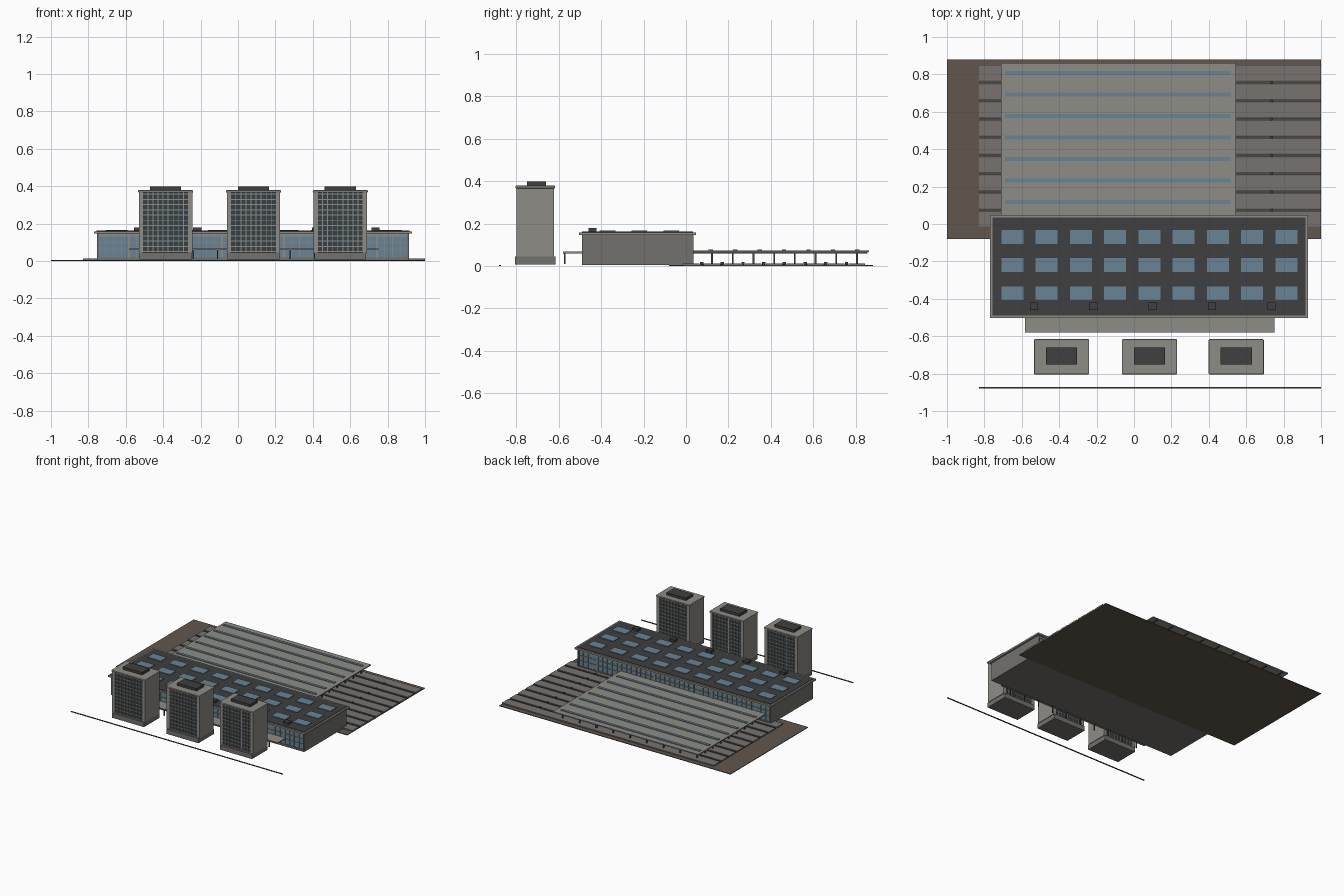
import bpy, bmesh
from mathutils import Matrix, Vector

if "Cube" in bpy.data.objects:
    bpy.data.objects.remove(bpy.data.objects["Cube"])


def material(name, r, g, b):
    m = bpy.data.materials.new(name)
    m.diffuse_color = (r, g, b, 1)
    m.use_nodes = True
    m.node_tree.nodes["Principled BSDF"].inputs["Base Color"].default_value = m.diffuse_color
    return m


CONCRETE = material("concrete", .27, .265, .235)
WALL = material("grey_wall", .17, .165, .15)
PAVING = material("paving", .18, .17, .16)
DARK = material("dark_roof", .05, .05, .052)
GLASS = material("glass", .14, .23, .30)
TINTED = material("tinted_glass", .035, .05, .06)
EARTH = material("ballast", .12, .095, .075)
STEEL = material("steel", .07, .065, .06)


def boxes(name, items, mat):
    """One object made of boxes given as (x0, x1, y0, y1, z0, z1)."""
    bm = bmesh.new()
    for x0, x1, y0, y1, z0, z1 in items:
        mid = Vector((x0 + x1, y0 + y1, z0 + z1)) / 2
        size = Matrix.Diagonal((x1 - x0, y1 - y0, z1 - z0, 1))
        bmesh.ops.create_cube(bm, size=1, matrix=Matrix.Translation(mid) @ size)
    me = bpy.data.meshes.new(name)
    bm.to_mesh(me)
    bm.free()
    me.materials.append(mat)
    ob = bpy.data.objects.new(name, me)
    bpy.context.collection.objects.link(ob)
    return ob


def block(x, y, w, d, z0, z1):
    return (x - w / 2, x + w / 2, y - d / 2, y + d / 2, z0, z1)


def spread(a, b, n):
    return [a + (b - a) * i / (n - 1) for i in range(n)]


# Ground, platforms and tracks
boxes("track_ground", [(-1, 1, -.08, .88, 0, .005)], EARTH)
boxes("front_kerb", [(-.83, 1, -.88, -.872, 0, .005)], STEEL)
platforms = spread(.025, .805, 9)
boxes("platforms", [(-.83, 1, y - .039, y + .039, .004, .013) for y in platforms], PAVING)
gaps = [y + .0487 for y in platforms[:-1]]
boxes("track_beds", [(-.83, 1, y - .007, y + .007, .004, .007) for y in gaps], STEEL)
boxes("rails", [(-.83, 1, y + s - .001, y + s + .001, .006, .010)
                for y in gaps for s in (-.005, .005)], DARK)
boxes("track_signals", [block(.735, y, .012, .016, .006, .02) for y in gaps], DARK)

# Platform shed
boxes("shed_roof", [(-.71, .545, .03, .862, .065, .073)], CONCRETE)
boxes("shed_skylights", [(-.69, .515, y - .01, y + .01, .072, .078)
                         for y in spread(.117, .807, 7)], GLASS)
boxes("shed_posts", [block(x, y, .008, .008, .012, .066)
                     for x in spread(-.66, .5, 9) for y in platforms[1:]], STEEL)
boxes("shed_beams", [(x - .004, x + .004, .035, .855, .059, .066)
                     for x in spread(-.66, .5, 9)], STEEL)

# Main hall
X0, X1, Y0, Y1 = -.755, .915, -.49, .035
boxes("hall_floor", [(X0, X1, Y0, Y1, .004, .018)], WALL)
boxes("hall_glazing", [(X0 + .01, X1 - .01, Y0 + .008, Y1 - .008, .017, .147)], GLASS)
boxes("hall_end_walls", [(X0, X0 + .012, Y0, Y1, .01, .148),
                         (X1 - .012, X1, Y0, Y1, .01, .148)], WALL)
frame = []
for f in (Y0 + .006, Y1 - .006):
    for i, x in enumerate(spread(X0 + .006, X1 - .006, 41)):
        w = .010 if i % 4 == 0 else .003
        frame.append(block(x, f, w, .011 if i % 4 == 0 else .007, .016, .148))
    for z, h in ((.06, .003), (.10, .003), (.138, .012)):
        frame.append((X0, X1, f - .003, f + .003, z - h / 2, z + h / 2))
boxes("hall_window_frame", frame, CONCRETE)
boxes("hall_roof_slab", [(-.77, .93, -.503, .047, .146, .159)], CONCRETE)
boxes("hall_roof_deck", [(-.757, .917, -.49, .034, .157, .162)], DARK)
boxes("hall_skylights", [block(x, y, .118, .074, .16, .167)
                         for x in spread(-.65, .815, 9) for y in (-.07, -.22, -.37)], GLASS)
boxes("roof_vents", [block(x, -.44, .044, .038, .16, .18)
                     for x in spread(-.535, .735, 5)], DARK)

# Entrance canopy
boxes("canopy", [(-.583, .75, -.58, -.485, .06, .068)], CONCRETE)
boxes("canopy_posts", [block(x, -.57, .007, .007, .01, .062)
                       for x in spread(-.5, .67, 10)], STEEL)

# Three office towers
for n, cx in enumerate((-.387, .083, .547), 1):
    t = f"tower_{n}_"
    cy, w, d = -.71, .285, .175
    f0, f1 = cy - d / 2, cy + d / 2
    boxes(t + "base", [block(cx, cy, w - .008, .19, .008, .045)], WALL)
    boxes(t + "windows", [block(cx, cy, w - .03, d - .014, .044, .37)], TINTED)
    boxes(t + "side_walls", [block(cx + s * (w / 2 - .01), cy, .02, d, .044, .37)
                             for s in (-1, 1)], CONCRETE)
    grid = []
    for y in (f0 + .006, f1 - .006):
        grid += [block(cx + u, y, .0045, .009, .044, .37) for u in spread(-.122, .122, 10)]
        grid += [block(cx, y, w - .03, .008, z - .0025, z + .0025)
                 for z in spread(.05, .358, 12)]
    boxes(t + "facade_grid", grid, CONCRETE)
    cap = boxes(t + "roof_cap", [block(cx, cy, .295, .188, .366, .379)], CONCRETE)
    bev = cap.modifiers.new("soft_corners", "BEVEL")
    bev.width, bev.segments = .005, 2
    boxes(t + "plant_room", [block(cx, cy + .005, .167, .09, .377, .398)], DARK)
